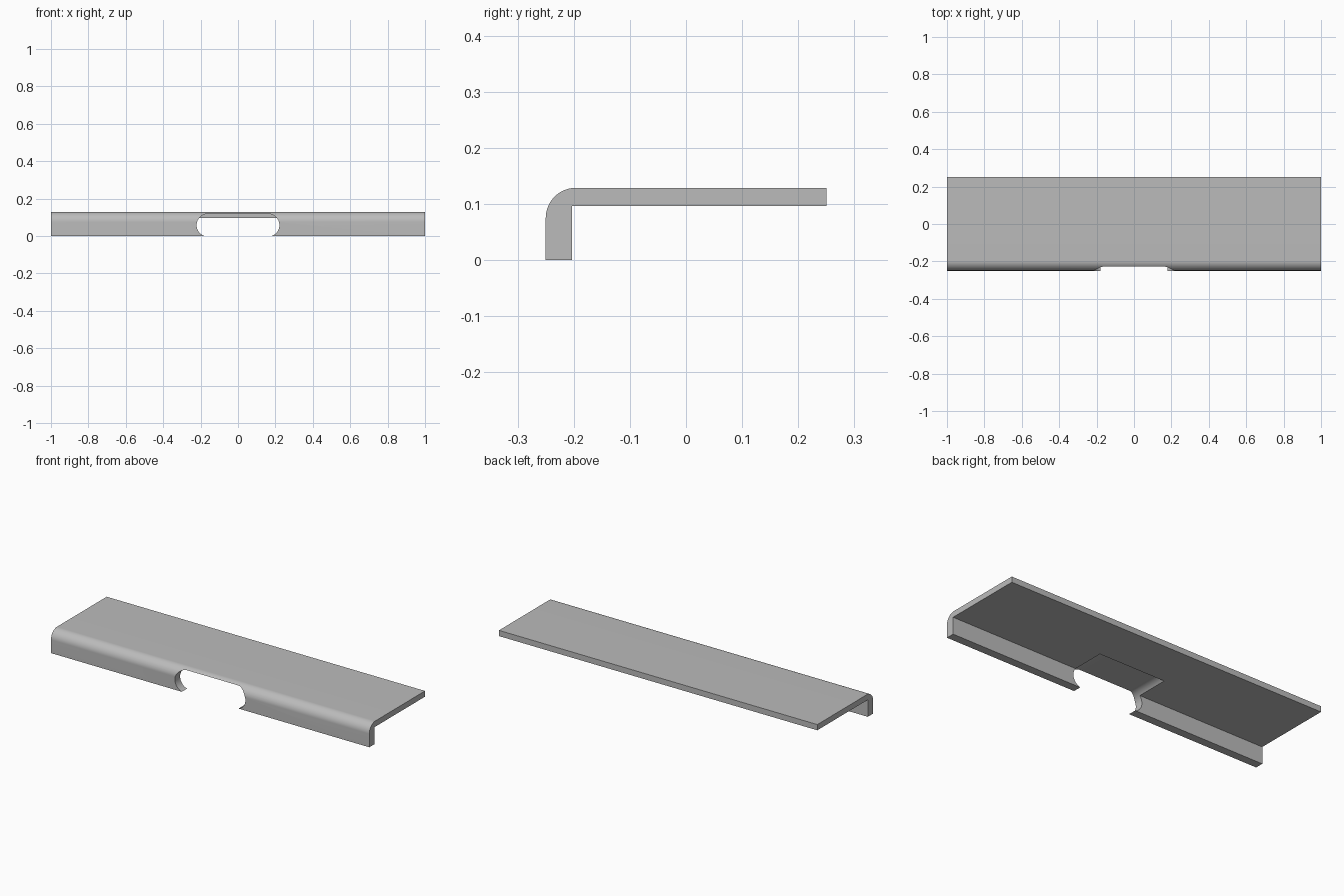
import bpy
import bmesh
from math import sin, cos, pi
from mathutils import Vector

if "Cube" in bpy.data.objects:
    bpy.data.objects.remove(bpy.data.objects["Cube"])

metal = bpy.data.materials.new("satin grey metal")
metal.use_nodes = True
GREY = (0.5, 0.5, 0.5, 1)
metal.diffuse_color = GREY
metal.node_tree.nodes["Principled BSDF"].inputs["Base Color"].default_value = GREY


def arc(cu, cv, r, start, end, steps):
    """Points along a circular arc."""
    angles = [start + (end - start) * i / steps for i in range(steps + 1)]
    return [(cu + r * cos(a), cv + r * sin(a)) for a in angles]


def extrude_profile(name, points, sweep):
    """Closed solid made by sweeping a flat outline along a vector."""
    bm = bmesh.new()
    face = bm.faces.new([bm.verts.new(p) for p in points])
    swept = bmesh.ops.extrude_face_region(bm, geom=[face], use_keep_orig=True)
    moved = [g for g in swept["geom"] if isinstance(g, bmesh.types.BMVert)]
    bmesh.ops.translate(bm, verts=moved, vec=sweep)
    bmesh.ops.recalc_face_normals(bm, faces=bm.faces)
    mesh = bpy.data.meshes.new(name)
    bm.to_mesh(mesh)
    bm.free()
    mesh.materials.append(metal)
    obj = bpy.data.objects.new(name, mesh)
    bpy.context.collection.objects.link(obj)
    return obj


# L-shaped pull: flat top plate, rounded outer bend, short front lip
HEIGHT, FRONT, BEND = 0.129, -0.25, 0.054
LIP_BACK, UNDERSIDE = -0.203, 0.0965
outline = [(FRONT, 0)]
outline += arc(FRONT + BEND, HEIGHT - BEND, BEND, pi, pi / 2, 20)
outline += [(0.25, HEIGHT), (0.25, UNDERSIDE), (LIP_BACK, UNDERSIDE), (LIP_BACK, 0)]
pull = extrude_profile("edge_pull", [(-1, y, z) for y, z in outline], Vector((2, 0, 0)))

# Finger slot: round-ended cutter through the lip and into the underside
R, HALF, MID = 0.0605, 0.161, 0.058
slot = arc(HALF, MID, R, -pi / 2, pi / 2, 24) + arc(-HALF, MID, R, pi / 2, 3 * pi / 2, 24)
cutter = extrude_profile("slot_cutter", [(x, -0.3, z) for x, z in slot], Vector((0, 0.285, 0)))
cutter.hide_render = True

cut = pull.modifiers.new("finger_slot", "BOOLEAN")
cut.operation = "DIFFERENCE"
cut.solver = "EXACT"
cut.object = cutter

# Bake the cut, then shade the bend and slot ends smooth
bpy.ops.object.select_all(action="DESELECT")
pull.select_set(True)
bpy.context.view_layer.objects.active = pull
bpy.ops.object.modifier_apply(modifier=cut.name)
bpy.data.objects.remove(cutter)
bpy.ops.object.shade_smooth_by_angle(angle=pi / 6)
